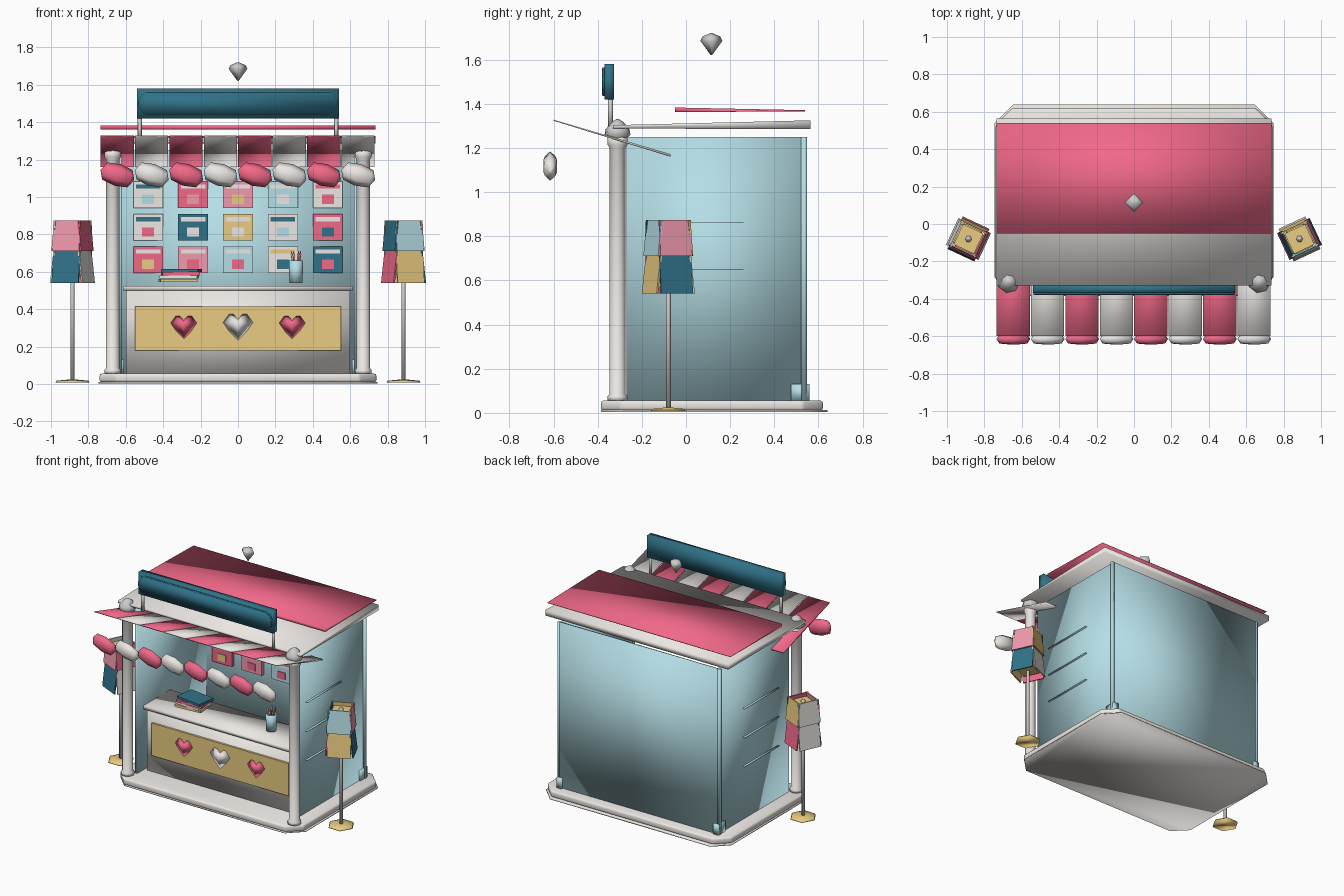
import bpy, bmesh, math
from mathutils import Matrix, Vector

if "Cube" in bpy.data.objects:
    bpy.data.objects.remove(bpy.data.objects["Cube"])

COL = dict(pink=(.88, .14, .25), rose=(.87, .32, .42), teal=(.03, .17, .25), sky=(.46, .73, .79),
           gold=(.82, .6, .22), white=(.83, .8, .77))
MATS = {}
for k, c in COL.items():
    MATS[k] = bpy.data.materials.new(k + "_paint")
    MATS[k].diffuse_color = (*c, 1)


def make(name, verts, faces, mat=None, smooth=False, bevel=0):
    me = bpy.data.meshes.new(name)
    me.from_pydata([tuple(v) for v in verts], [], faces)
    bm = bmesh.new()
    bm.from_mesh(me)
    bmesh.ops.recalc_face_normals(bm, faces=bm.faces)
    bm.to_mesh(me)
    bm.free()
    ob = bpy.data.objects.new(name, me)
    bpy.context.collection.objects.link(ob)
    if mat:
        me.materials.append(MATS[mat])
    if bevel:
        b = ob.modifiers.new("bevel", "BEVEL")
        b.width, b.segments, b.limit_method = bevel, 2, "ANGLE"
    if smooth:
        me.shade_smooth()
    return ob


def prism(name, pts, a, b, axis, mat=None, **kw):
    """Extrude a 2D outline between a and b along an axis."""
    put = {"x": lambda p, t: (t, p[0], p[1]), "y": lambda p, t: (p[0], t, p[1]),
           "z": lambda p, t: (p[0], p[1], t)}[axis]
    n = len(pts)
    v = [put(p, a) for p in pts] + [put(p, b) for p in pts]
    f = [tuple(range(n)), tuple(range(n, 2 * n))]
    f += [(i, (i + 1) % n, n + (i + 1) % n, n + i) for i in range(n)]
    return make(name, v, f, mat, **kw)


def box(name, x0, x1, y0, y1, z0, z1, mat=None, **kw):
    return prism(name, [(x0, y0), (x1, y0), (x1, y1), (x0, y1)], z0, z1, "z", mat, **kw)


def lathe(name, prof, loc, mat=None, n=12, smooth=True):
    """Spin a (radius, height) profile about a vertical axis."""
    v, f = [], []
    for r, z in prof:
        v += [(loc[0] + r * math.cos(2 * math.pi * i / n), loc[1] + r * math.sin(2 * math.pi * i / n),
               loc[2] + z) for i in range(n)]
    for j in range(len(prof) - 1):
        f += [(j * n + i, j * n + (i + 1) % n, (j + 1) * n + (i + 1) % n, (j + 1) * n + i) for i in range(n)]
    f += [tuple(range(n)), tuple(range(len(v) - n, len(v)))]
    return make(name, v, f, mat, smooth)


def plan(x, y0, y1, c):
    return [(-x + c, y0), (x - c, y0), (x, y0 + c), (x, y1 - c), (x - c, y1), (-x + c, y1), (-x, y1 - c), (-x, y0 + c)]


# Base platform
prism("base_skirt", plan(.745, -.385, .64, .1), .003, .012, "z", "white", smooth=True)
prism("base_slab", plan(.74, -.385, .62, .09), .01, .056, "z", "white", bevel=.012, smooth=True)

# Walls and rear corner posts
box("back_wall", -.64, .64, .525, .545, .056, 1.25, "sky", smooth=True)
for s, side in ((-1, "left"), (1, "right")):
    box(side + "_wall", *sorted((s * .62, s * .64)), -.27, .53, .056, 1.25, "sky", smooth=True)
    lathe(side + "_rear_post", [(.014, .056), (.014, 1.25)], (s * .643, .535, 0), "sky", n=8)
    box(side + "_rear_foot", *sorted((s * .61, s * .65)), .475, .56, .056, .13, "sky", smooth=True)
    # Front pillars with finials
    p = (s * .67, -.31, 0)
    lathe(side + "_pillar", [(.045, .056), (.045, .075), (.036, .085), (.036, 1.2), (.045, 1.215), (.045, 1.25)],
          p, "white")
    lathe(side + "_pillar_finial", [(.02, 1.22), (.06, 1.26), (.055, 1.285), (.025, 1.32), (.006, 1.33)], p, n=7)
    # Thin side shelves
    for z in (.44, .65, .86):
        box(side + "_side_shelf", *sorted((s * .635, s * .655)), -.14, .26, z, z + .002, "sky", smooth=True)

# Roof
prism("roof_slab", [(-.33, 1.288), (.565, 1.285), (.565, 1.325), (-.33, 1.303)], -.735, .735, "x", "white", smooth=True)
prism("roof_panel", [(-.05, 1.362), (.54, 1.366), (.54, 1.371), (-.05, 1.383)], -.735, .735, "x", "pink", smooth=True)
lathe("roof_finial", [(.003, -.05), (.05, .015), (.04, .035), (.004, .05)], (0, .115, 1.67), n=4)

# Striped awning and scalloped drops
for i in range(8):
    x = -.735 + .184 * i
    m = "white" if i % 2 else "pink"
    prism("awning_stripe", [(-.6, 1.323), (-.07, 1.16), (-.07, 1.172), (-.6, 1.328)], x, x + .178, "x", m, smooth=True)
    drop = lathe("awning_drop", [(.02, -1), (.8, -.75), (1, 0), (.8, .75), (.02, 1)], (0, 0, 0), m, n=6)
    drop.data.transform(Matrix.Translation((x + .09, -.615, 1.118)) @ Matrix.Rotation(math.radians(17), 4, "Y")
                        @ Matrix.Diagonal((.094, .035, .06, 1)) @ Matrix.Rotation(math.pi / 2, 4, "Y"))

# Sign board with raised rounded plate and rim
box("sign_board", -.54, .54, -.37, -.325, 1.42, 1.58, "teal", smooth=True)
ring = []
for k in range(12):
    a = 2 * math.pi * (k + .5) / 12
    ring.append(((.475 if math.cos(a) > 0 else -.475) + .06 * math.cos(a), 1.5 + .062 * math.sin(a)))
prism("sign_plate", ring, -.38, -.368, "y", "teal", smooth=True)
cu = bpy.data.curves.new("sign_rim", "CURVE")
cu.dimensions, cu.bevel_depth, cu.bevel_resolution = "3D", .006, 1
sp = cu.splines.new("POLY")
sp.points.add(len(ring) - 1)
for pt, (x, z) in zip(sp.points, ring):
    pt.co = (x, -.374, z, 1)
sp.use_cyclic_u = True
cu.materials.append(MATS["teal"])
bpy.context.collection.objects.link(bpy.data.objects.new("sign_rim", cu))
for s in (-1, 1):
    lathe("sign_post", [(.011, 1.29), (.011, 1.43)], (s * .525, -.342, 0), n=8)

# Counter with gold panel
box("counter_body", -.6, .6, -.19, .09, .056, .5, "white", smooth=True)
box("counter_top", -.615, .615, -.205, .1, .5, .525, "white", smooth=True)
box("counter_panel", -.55, .55, -.205, -.19, .18, .415, "gold")

# Faceted hearts
HEART = [(0, -.9), (.55, -.35), (1, .3), (.6, .85), (.3, .85), (0, .5), (-.3, .85), (-.6, .85), (-1, .3), (-.55, -.35)]
for x, r, m in ((-.29, .07, "pink"), (0, .08, "white"), (.29, .07, "pink")):
    v = [(x + r * a, -.206, .305 + r * b) for a, b in HEART] + [(x, -.235, .32)]
    n = len(HEART)
    make("counter_heart", v, [tuple(range(n))] + [(i, (i + 1) % n, n) for i in range(n)], m, smooth=True)

# Magazines on the back wall: cover, heading strip, picture
ROWS = ["white teal sky/pink white rose/rose white gold/sky white white/white pink pink",
        "white teal pink/teal white white/gold white white/white teal sky/pink white teal",
        "pink white gold/rose white pink/sky white pink/white gold teal/teal white pink"]
for z, row in zip((1.012, .838, .665), ROWS):
    for i, cols in enumerate(row.split("/")):
        x, (c, t, p) = -.48 + .24 * i, cols.split()
        box("magazine_cover", x - .08, x + .08, .5, .525, z - .071, z + .071, c)
        box("magazine_heading", x - .065, x + .065, .495, .5, z + .032, z + .055, t)
        box("magazine_picture", x - .032, x + .032, .495, .5, z - .05, z, p)

# Book stack on the counter
for i, (m, a) in enumerate((("gold", 4), ("white", -5), ("pink", 3), ("teal", -8))):
    b = box("stacked_book", -.1, .1, -.07, .07, 0, .017, m)
    b.data.transform(Matrix.Translation((-.32 + .006 * i, -.06, .545 + .018 * i))
                     @ Matrix.Rotation(math.radians(a), 4, "Z"))

# Pencil cup
lathe("pencil_cup", [(.035, .54), (.038, .66), (.031, .66), (.029, .56)], (.31, -.06, 0), "sky", n=10)
for i, m in enumerate(("pink", "gold", "white", "rose")):
    a = i * math.pi / 2 + .5
    pen = lathe("pencil", [(.006, 0), (.006, .13), (.001, .15)], (0, 0, 0), m, n=6)
    lean = Vector((.2 * math.cos(a), .2 * math.sin(a), 1)).to_track_quat("Z", "Y").to_matrix().to_4x4()
    pen.data.transform(Matrix.Translation((.31, -.06, .565)) @ lean)

# Rotating magazine stands: panels listed front, +x, back, -x
TIERS = {-1: (("rose", "pink", "gold", "white"), ("teal", "white", "pink", "white")),
         1: (("sky", "rose", "gold", "teal"), ("gold", "teal", "white", "pink"))}
for s in (-1, 1):
    c = (s * .885, -.08, 0)
    lathe("stand_foot", [(.092, .008), (.085, .018), (.02, .024)], c, "gold", n=6)
    lathe("stand_pole", [(.011, .015), (.011, .83)], c, n=8)
    for t, (z0, z1) in enumerate(((.71, .873), (.54, .71))):
        for k, m in enumerate(TIERS[s][t]):
            d0, d1 = .088 + .008 * t, .072 + .004 * t
            flap = prism("stand_magazine", [(-d0, z0), (-d0 + .008, z0), (-d1 + .008, z1), (-d1, z1)],
                         -.079, .079, "x", m)
            flap.data.transform(Matrix.Translation(c) @ Matrix.Rotation(s * math.radians(25) + k * math.pi / 2, 4, "Z"))
        core = box("stand_core", -.06, .06, -.06, .06, z0 + .03, z1 - .025, "gold")
        core.data.transform(Matrix.Translation(c) @ Matrix.Rotation(s * math.radians(25), 4, "Z"))
    lathe("stand_knob", [(.018, .83), (.018, .85), (.003, .868)], c, n=6)

for m in bpy.data.materials:
    if m.users and not m.is_grease_pencil:
        m.use_nodes = True
        m.node_tree.nodes["Principled BSDF"].inputs["Base Color"].default_value = m.diffuse_color
